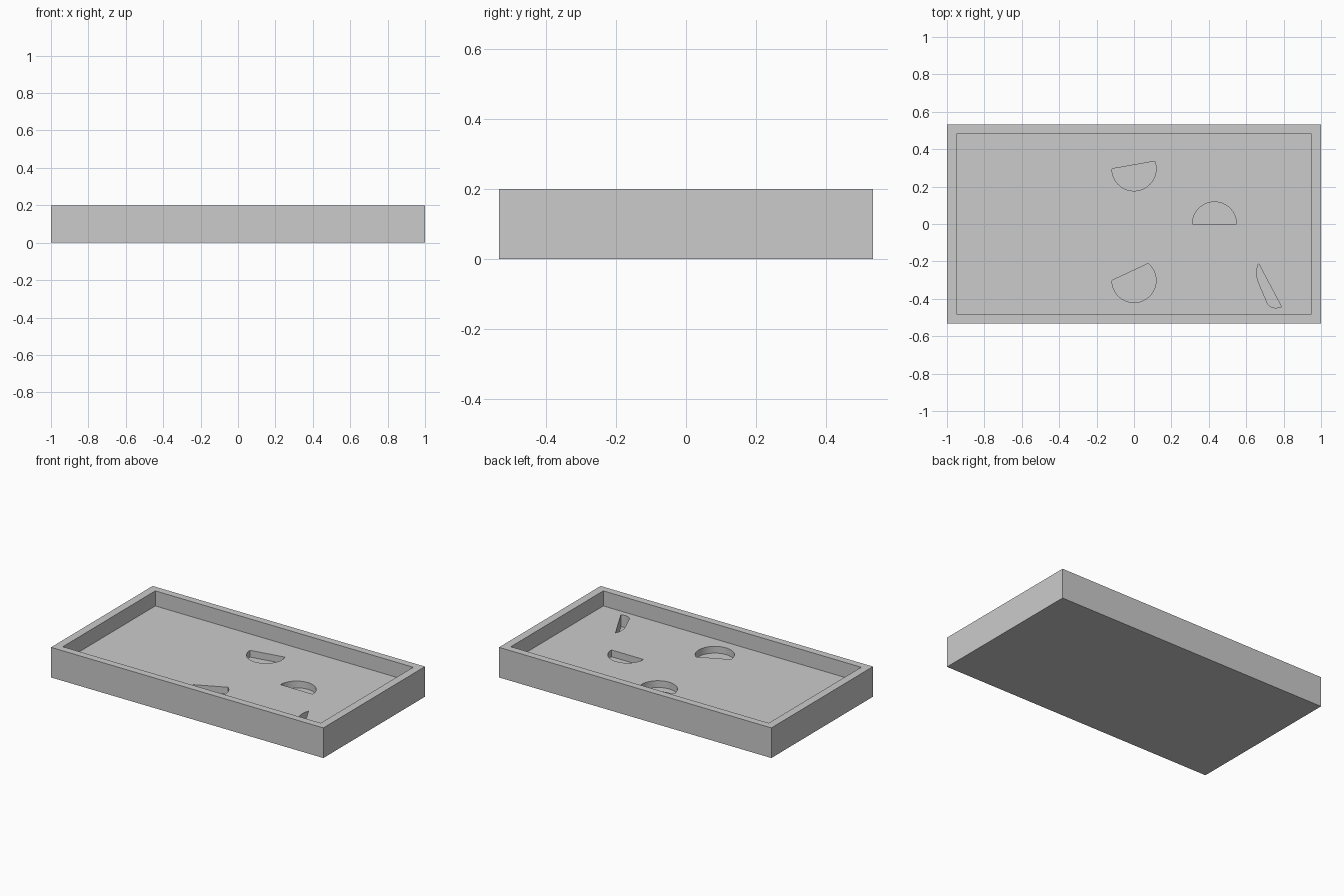
import bpy
import bmesh
from math import cos, sin, radians

default = bpy.data.objects.get("Cube")
if default:
    bpy.data.objects.remove(default, do_unlink=True)

LENGTH, WIDTH, HEIGHT = 2.0, 1.066, 0.2
WALL = 0.05
FLOOR = 0.1

grey = bpy.data.materials.new("plain_grey")
grey.use_nodes = True
colour = (0.6, 0.6, 0.6, 1)
grey.diffuse_color = colour
grey.node_tree.nodes["Principled BSDF"].inputs["Base Color"].default_value = colour


def prism(name, outline, bottom, top):
    """Upright solid with the given plan outline."""
    bm = bmesh.new()
    face = bm.faces.new([bm.verts.new((x, y, bottom)) for x, y in outline])
    lifted = bmesh.ops.extrude_face_region(bm, geom=[face])["geom"]
    verts = [v for v in lifted if isinstance(v, bmesh.types.BMVert)]
    bmesh.ops.translate(bm, verts=verts, vec=(0, 0, top - bottom))
    bmesh.ops.recalc_face_normals(bm, faces=bm.faces)
    mesh = bpy.data.meshes.new(name)
    bm.to_mesh(mesh)
    bm.free()
    mesh.materials.append(grey)
    obj = bpy.data.objects.new(name, mesh)
    bpy.context.collection.objects.link(obj)
    return obj


def rectangle(length, width):
    x, y = length / 2, width / 2
    return [(-x, -y), (x, -y), (x, y), (-x, y)]


def arc(cx, cy, radius, start, end, steps=32):
    """Circular segment closed by its chord."""
    angles = [radians(start + (end - start) * i / steps) for i in range(steps + 1)]
    return [(cx + radius * cos(a), cy + radius * sin(a)) for a in angles]


def cut(target, cutter):
    cutter.hide_render = True
    mod = target.modifiers.new("cut", 'BOOLEAN')
    mod.operation = 'DIFFERENCE'
    mod.solver = 'EXACT'
    mod.object = cutter
    bpy.context.view_layer.objects.active = target
    bpy.ops.object.modifier_apply(modifier=mod.name)
    bpy.data.objects.remove(cutter, do_unlink=True)


# Tray body and its main recess
tray = prism("tray", rectangle(LENGTH, WIDTH), 0, HEIGHT)
recess = rectangle(LENGTH - 2 * WALL - 0.006, WIDTH - 2 * WALL + 0.004)
cut(tray, prism("recess_cutter", recess, FLOOR, HEIGHT + 0.1))

# Rounded pockets sunk into the floor: centre, start angle, end angle
R = 0.118
for cx, cy, start, end in [(0.43, 0, 0, 180),
                           (0, 0.295, 180, 380),
                           (0, -0.302, 180, 410)]:
    cut(tray, prism("pocket_cutter", arc(cx, cy, R, start, end), FLOOR - 0.045, FLOOR + 0.05))

# Slim slanted pocket near the corner
slim = [(0.666, -0.211), (0.659, -0.235), (0.657, -0.262), (0.659, -0.288),
        (0.666, -0.313), (0.714, -0.425), (0.721, -0.435), (0.733, -0.443),
        (0.757, -0.449), (0.789, -0.444)]
cut(tray, prism("slim_cutter", slim, FLOOR - 0.08, FLOOR + 0.05))

# Smooth pocket walls, crisp corners
bpy.ops.object.select_all(action='DESELECT')
tray.select_set(True)
bpy.context.view_layer.objects.active = tray
bpy.ops.object.shade_smooth_by_angle(angle=radians(30))
